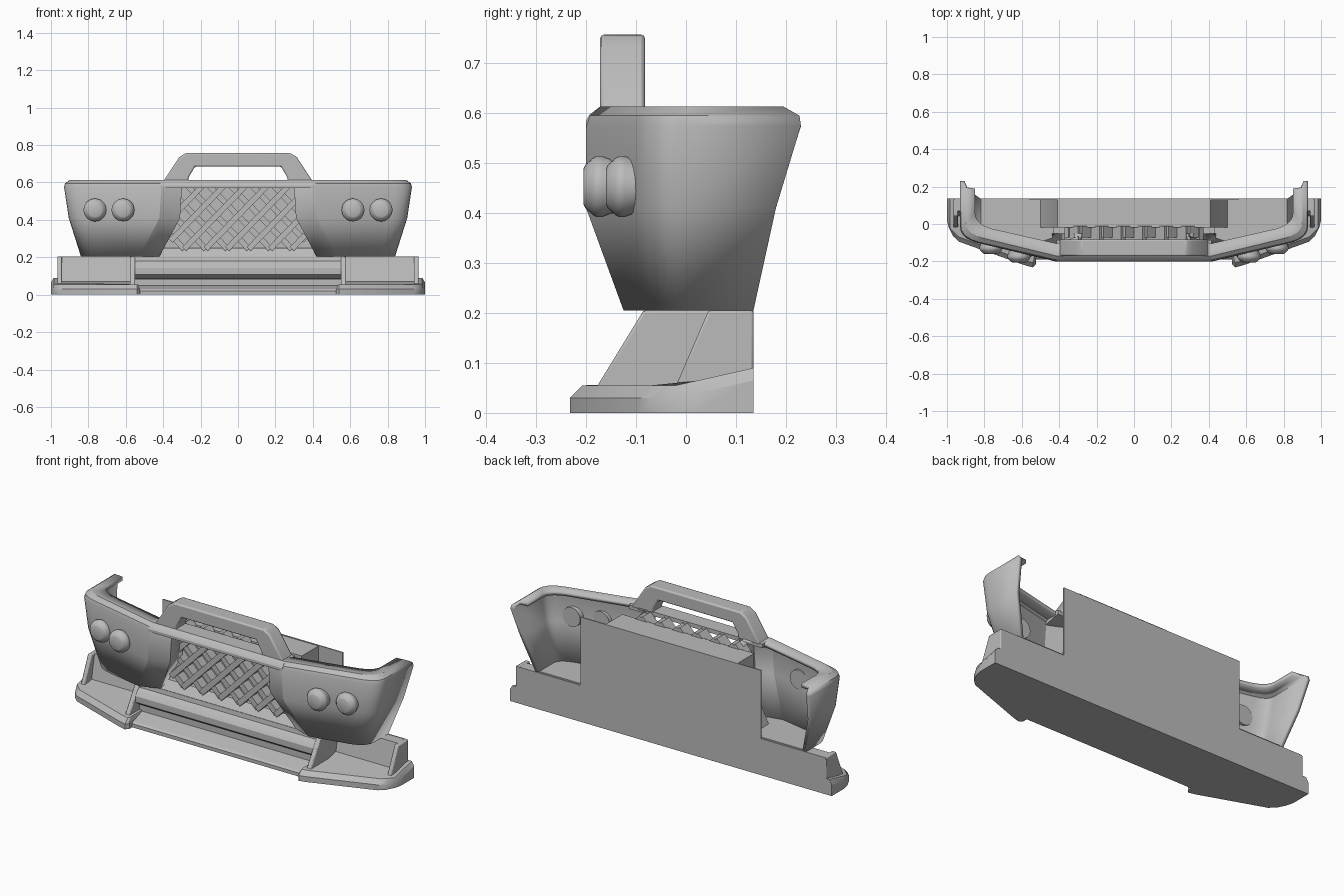
import bpy, bmesh, math
from mathutils import Vector, Matrix

cube = bpy.data.objects.get("Cube")
if cube:
    bpy.data.objects.remove(cube, do_unlink=True)

grey = bpy.data.materials.new("plain_grey")
grey.use_nodes = True
grey.diffuse_color = (0.5, 0.5, 0.5, 1)
grey.node_tree.nodes["Principled BSDF"].inputs["Base Color"].default_value = (0.5, 0.5, 0.5, 1)


def finish(name, bm, bevel=0, recalc=True, mirror=False, solid=0):
    if recalc:
        bmesh.ops.recalc_face_normals(bm, faces=bm.faces)
    mesh = bpy.data.meshes.new(name)
    bm.to_mesh(mesh)
    bm.free()
    mesh.materials.append(grey)
    ob = bpy.data.objects.new(name, mesh)
    bpy.context.collection.objects.link(ob)
    bpy.ops.object.select_all(action='DESELECT')
    ob.select_set(True)
    bpy.context.view_layer.objects.active = ob
    bpy.ops.object.shade_smooth_by_angle(angle=math.radians(27))
    if solid:
        m = ob.modifiers.new("thickness", 'SOLIDIFY')
        m.thickness = solid
        m.offset = -1
    if bevel:
        m = ob.modifiers.new("rounding", 'BEVEL')
        m.width = bevel
        m.segments = 2
        m.limit_method = 'ANGLE'
    if mirror:
        ob.modifiers.new("mirror", 'MIRROR').use_clip = False
    return ob


def loft(bm, rings):
    """Closed rings joined in order, capped at both ends."""
    rows = [[bm.verts.new(p) for p in ring] for ring in rings]
    n = len(rows[0])
    for a, b in zip(rows, rows[1:]):
        for i in range(n):
            bm.faces.new((a[i], a[(i + 1) % n], b[(i + 1) % n], b[i]))
    bm.faces.new(rows[0])
    bm.faces.new(rows[-1])


def prism(name, profile, axis, lo, hi, **kw):
    """Extrude a 2D profile along x (profile yz), y (xz) or z (xy)."""
    def place(p, d):
        q = list(p)
        q.insert("xyz".index(axis), d)
        return q
    bm = bmesh.new()
    loft(bm, [[place(p, d) for p in profile] for d in (lo, hi)])
    return finish(name, bm, **kw)


def symmetric(half):
    return half + [(-x, z) for x, z in reversed(half)]


def arc(start, corner, end, steps=5):
    """Rounded corner between two points."""
    a, c, b = Vector(start), Vector(corner), Vector(end)
    ts = [i / steps for i in range(steps + 1)]
    return [tuple(a * (1 - t) ** 2 + c * 2 * t * (1 - t) + b * t * t) for t in ts]


# Bumper shell: rows are z, opening x, recess x, front y, side x, corner y, rear y
bm = bmesh.new()
rows = []
for z, xo, xr, yf, xs, yc, yb in [
        (0.205, 0.53, 0.42, -0.125, 0.84, -0.055, 0.135),
        (0.41, 0.42, 0.31, -0.20, 0.905, -0.075, 0.18),
        (0.575, 0.41, 0.30, -0.20, 0.93, -0.075, 0.23),
        (0.595, 0.41, 0.30, -0.193, 0.925, -0.07, 0.227),
        (0.613, 0.41, 0.30, -0.172, 0.90, -0.05, 0.195),
        (0.613, 0.41, 0.30, -0.105, 0.85, 0.0, 0.19)]:
    cols = [(xr, -0.05), (xr, yf + 0.04), (xo, yf)]
    cols += arc((xs - 0.09, yc - 0.025), (xs, yc), (xs, yc + 0.06))
    cols.append((xs, yb))
    rows.append([bm.verts.new((x, y, z)) for x, y in cols])
for a, b in zip(rows, rows[1:]):
    for i in range(len(a) - 1):
        bm.faces.new((a[i], a[i + 1], b[i + 1], b[i]))
finish("bumper_shell", bm, recalc=False, solid=0.022, mirror=True)

# Floor inside each shell
prism("shell_floor", [(0.45, -0.09), (0.53, -0.118), (0.75, -0.073), (0.825, -0.02),
                      (0.835, 0.13), (0.45, 0.13)], "z", 0.205, 0.212, mirror=True)

# Rim over the grille
prism("upper_rim", [(-0.2, 0.57), (-0.2, 0.585), (-0.193, 0.597), (-0.172, 0.613),
                    (-0.085, 0.613), (-0.085, 0.59), (-0.17, 0.57)], "x", -0.415, 0.415)

# Raised guard hoop
prism("guard_hoop", symmetric([(0.40, 0.605), (0.315, 0.735), (0.28, 0.757)])
      + [(-0.265, 0.605), (-0.265, 0.625), (-0.23, 0.685),
         (0.23, 0.685), (0.265, 0.625), (0.265, 0.605)],
      "y", -0.172, -0.082, bevel=0.008)

# Back plate and radiator box
prism("back_plate", symmetric([(0.96, 0.03), (0.96, 0.205), (0.56, 0.205), (0.56, 0.588)]),
      "y", 0.128, 0.135)
prism("radiator_box", symmetric([(0.51, 0.19), (0.41, 0.40), (0.41, 0.585)]),
      "y", -0.02, 0.13)

# Diagonal grille lattice, each bar clipped to the opening
WIDTH, LOW, HIGH, STEP = 0.36, 0.245, 0.6, 0.115
run = STEP * 1.5
bm = bmesh.new()
for side in (-1, 1):
    slope = side * (HIGH - LOW) / 2 / run
    depth = 0.065 + 0.005 * side
    for k in range(-4, 5):
        mid = STEP * k
        x0, x1 = max(mid - run, -WIDTH), min(mid + run, WIDTH)
        zc = (LOW + HIGH) / 2
        a = Vector((x0, 0, zc + (x0 - mid) * slope))
        b = Vector((x1, 0, zc + (x1 - mid) * slope))
        bmesh.ops.create_cube(bm, size=1, matrix=(
            Matrix.Translation((a + b) / 2 + Vector((0, -0.012 - depth / 2, 0)))
            @ Matrix.Rotation(-math.atan(slope), 4, 'Y')
            @ Matrix.Diagonal(((b - a).length, depth, 0.03, 1))))
finish("grille_lattice", bm)

# Lower centre: lip, ledge, crossbar and grille sill
prism("centre_lip", [(0.135, 0), (-0.19, 0), (-0.19, 0.02), (-0.18, 0.03),
                     (-0.09, 0.05), (-0.09, 0.085), (0.135, 0.085)], "x", -0.56, 0.56)
prism("lower_crossbar", [(-0.05, 0.08), (-0.1, 0.09), (-0.122, 0.108), (-0.122, 0.142),
                         (-0.105, 0.168), (-0.09, 0.18), (-0.086, 0.204),
                         (0.0, 0.204), (0.0, 0.08)], "x", -0.555, 0.555)
prism("grille_sill", [(-0.086, 0.2), (-0.05, 0.25), (0.0, 0.25), (0.0, 0.2)],
      "x", -0.43, 0.43)
prism("lower_core", [(-0.04, 0.05), (-0.01, 0.204), (0.13, 0.204), (0.13, 0.05)],
      "x", -0.55, 0.55)
prism("side_core", [(0.04, 0.05), (0.07, 0.204), (0.13, 0.204), (0.13, 0.05)],
      "x", 0.54, 0.95, mirror=True)

# Splitter wings with chamfered front and rising rear
plan = [(0.525, 0.135), (0.525, -0.02), (0.525, -0.215), (0.54, -0.232), (0.58, -0.222),
        (0.935, -0.095), (0.967, -0.065), (0.99, -0.02), (1.0, 0.02), (1.0, 0.135)]


def top_height(y):
    return 0.055 + max(0, y + 0.02) * 0.226


bm = bmesh.new()
loft(bm, [[(x, y, 0) for x, y in plan],
          [(x, y, top_height(y) - 0.025) for x, y in plan],
          [(min(max(x, 0.535), 0.985), y + (0.025 if y < -0.02 else 0), top_height(y))
           for x, y in plan]])
finish("splitter_wing", bm, mirror=True)

# Slanted support fins
prism("inner_fin", [(-0.18, 0.05), (-0.085, 0.205), (0.13, 0.205), (0.13, 0.05)],
      "x", 0.55, 0.578, bevel=0.005, mirror=True)
prism("outer_fin", [(-0.022, 0.05), (0.045, 0.205), (0.135, 0.205), (0.135, 0.05)],
      "x", 0.94, 0.965, bevel=0.005, mirror=True)

# Round fog lamps: turned profile of radius and depth
for name, x, front in (("inner_fog_lamp", 0.615, -0.205), ("outer_fog_lamp", 0.765, -0.16)):
    bm = bmesh.new()
    rings = []
    for r, d in [(0.036, 0), (0.044, 0.004), (0.058, 0.02), (0.061, 0.026),
                 (0.061, 0.038), (0.054, 0.056), (0.054, 0.085)]:
        rings.append([(x + r * math.cos(t * math.tau / 28), front + d,
                       0.453 + r * math.sin(t * math.tau / 28)) for t in range(28)])
    loft(bm, rings)
    finish(name, bm, mirror=True)
